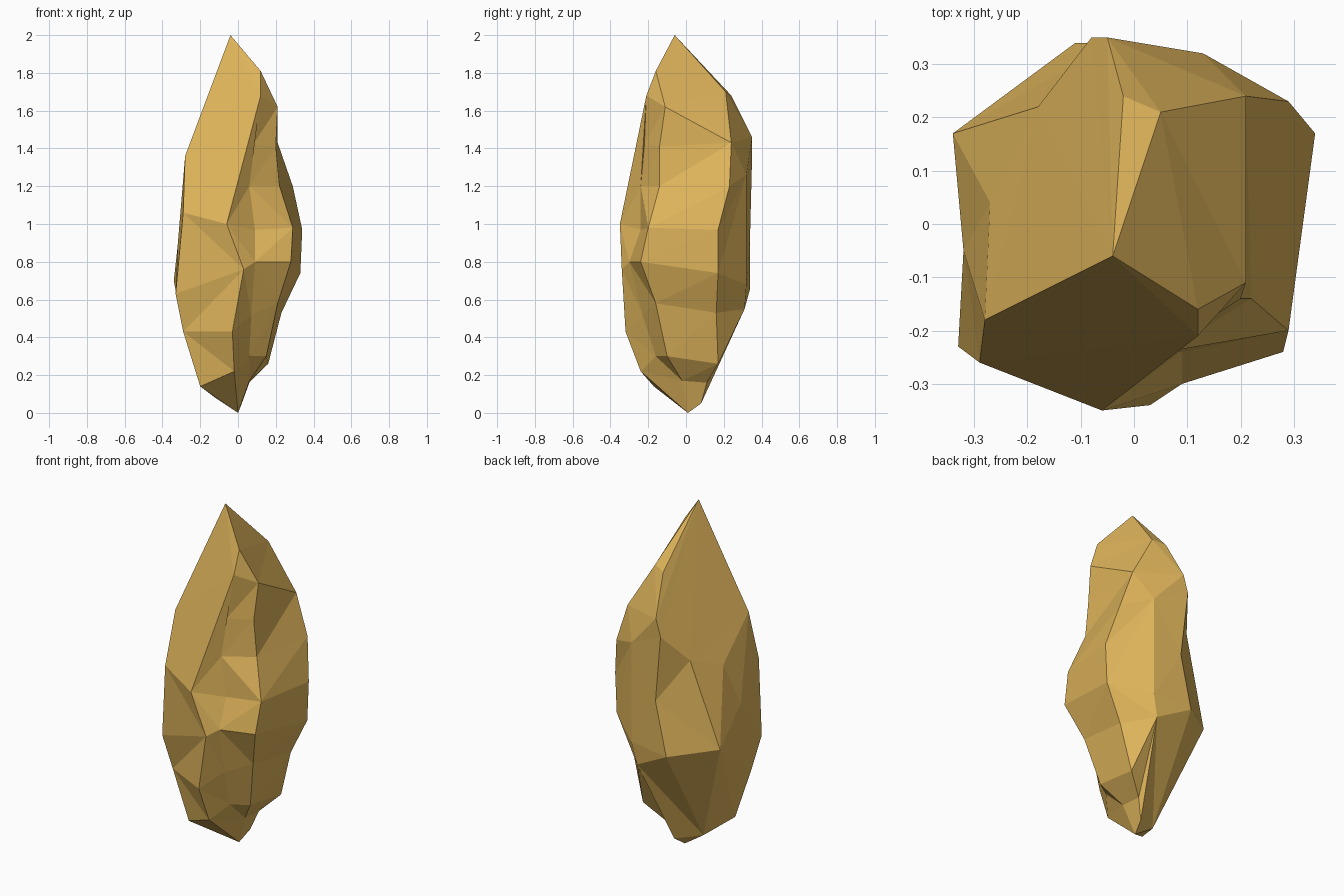
import bpy
import bmesh
from mathutils import Vector

default_cube = bpy.data.objects.get("Cube")
if default_cube:
    bpy.data.objects.remove(default_cube, do_unlink=True)


def make_material(name, colour):
    material = bpy.data.materials.new(name)
    material.use_nodes = True
    material.diffuse_color = colour
    shader = material.node_tree.nodes["Principled BSDF"]
    shader.inputs["Base Color"].default_value = colour
    shader.inputs["Roughness"].default_value = 0.8
    return material


# Corners where several ridges meet, in hundredths of a unit
tip = (-4, -6, 200)
brow = (12, -16, 181)
nose = (12, -21, 168)
nape = (-2, 24, 168)
hump = (-5, 35, 146)
shoulder = (-28, -18, 136)
hip = (-34, 17, 70)
flank = (-29, -19, 43)
knee = (-20, -17, 14)
dimple = (6, -2, 17)
heel = (2, 8, 5)
root = (-12, 1, 8)
base = (0, 1, 0)

# Ridges from tip to base, in order around the stone
front_ridge = [tip, brow, nose, (-6, -35, 100), (3, -34, 76), (-3, -32, 43),
               (-2, -24, 22), base]
valley = [tip, brow, nose, (8, -22, 142), (6, -24, 120), (9, -24, 97),
          (9, -30, 80), (7, -23, 52), (6, -16, 30), dimple, base]
side_front_ridge = [tip, brow, (21, -11, 162), (20, -14, 141), (22, -14, 120),
                    (29, -20, 98), (28, -24, 80), (21, -16, 58),
                    (15, -10, 30), dimple, base]
side_back_ridge = [tip, (5, 21, 170), (21, 24, 143), (29, 23, 120),
                   (34, 17, 97), (33, 17, 74), (23, 16, 53), (16, 17, 26),
                   (6, 11, 16), heel, base]
back_ridge = [tip, nape, hump, (13, 32, 126), (13, 32, 68), (10, 31, 55),
              heel, base]
back_middle = [tip, nape, hump, (-8, 35, 136), (-4, 34, 97), (-11, 34, 66),
               root, base]
back_corner = [tip, (-18, 22, 120), hip, root, base]
far_side = [tip, shoulder, (-27, 4, 113), hip, root, base]
far_middle = [tip, shoulder, (-32, -5, 88), flank, knee, base]
far_front = [tip, shoulder, (-29, -26, 106), (-33, -23, 63), flank, knee, base]

ridges = [front_ridge, valley, side_front_ridge, side_back_ridge, back_ridge,
          back_middle, back_corner, far_side, far_middle, far_front]


def zip_ridges(mesh, corners, left, right):
    """Fill the strip between two ridges, always stepping to the higher corner."""
    here, there = left[0], right[0]
    left_rest, right_rest = left[1:], right[1:]
    while left_rest or right_rest:
        step_left = not right_rest or (
            left_rest and left_rest[0][2] >= right_rest[0][2])
        following = left_rest.pop(0) if step_left else right_rest.pop(0)
        triangle = {here, there, following}
        if len(triangle) == 3:
            mesh.faces.new([corners[p] for p in (here, there, following)])
        if step_left:
            here = following
        else:
            there = following


# Faceted stone shard
facets = bmesh.new()
corners = {}
for ridge in ridges:
    for point in ridge:
        if point not in corners:
            corners[point] = facets.verts.new(Vector(point) / 100)
for left, right in zip(ridges, ridges[1:] + ridges[:1]):
    zip_ridges(facets, corners, left, right)
bmesh.ops.recalc_face_normals(facets, faces=facets.faces)

shard_mesh = bpy.data.meshes.new("stone_shard")
facets.to_mesh(shard_mesh)
facets.free()
shard_mesh.materials.append(make_material("golden ochre", (0.74, 0.46, 0.105, 1)))
stone_shard = bpy.data.objects.new("stone_shard", shard_mesh)
bpy.context.collection.objects.link(stone_shard)
